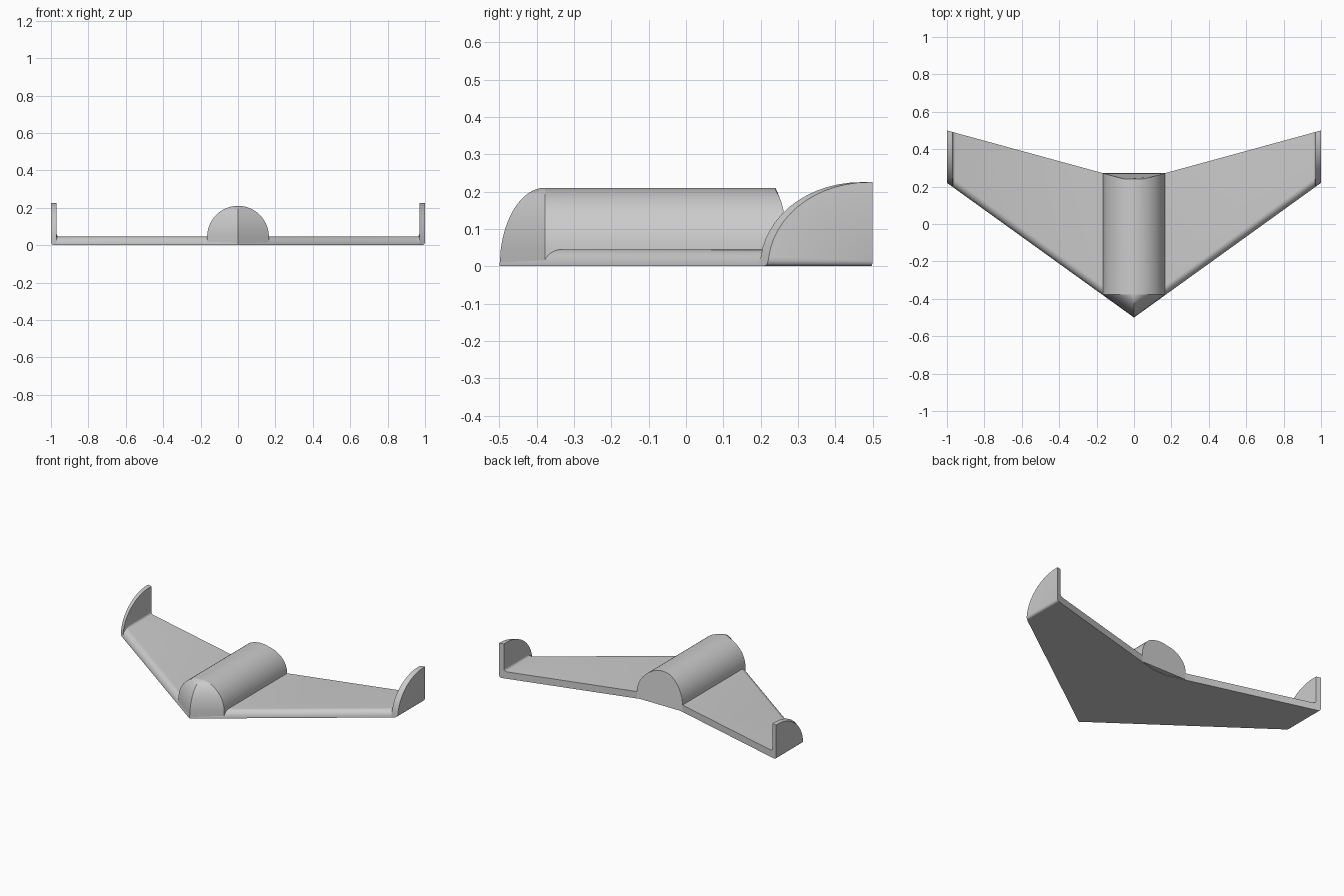
import bpy, bmesh
from math import sin, cos, pi, sqrt, radians

if "Cube" in bpy.data.objects:
    bpy.data.objects.remove(bpy.data.objects["Cube"])


def lead(x):
    return -0.5 + 0.72 * abs(x)


def trail(x):
    return 0.24 + 0.2737 * max(0, abs(x) - 0.05)


def loft(name, rings):
    """Skin a list of equal-length closed rings and cap both ends."""
    bm = bmesh.new()
    rows = [[bm.verts.new(p) for p in ring] for ring in rings]
    n = len(rows[0])
    for a, b in zip(rows, rows[1:]):
        for i in range(n):
            j = (i + 1) % n
            bm.faces.new((a[i], a[j], b[j], b[i]))
    bm.faces.new(rows[0])
    bm.faces.new(rows[-1])
    bmesh.ops.remove_doubles(bm, verts=bm.verts, dist=0.00005)
    bmesh.ops.recalc_face_normals(bm, faces=bm.faces)
    mesh = bpy.data.meshes.new(name)
    bm.to_mesh(mesh)
    bm.free()
    obj = bpy.data.objects.new(name, mesh)
    bpy.context.collection.objects.link(obj)
    bpy.ops.object.select_all(action='DESELECT')
    obj.select_set(True)
    bpy.context.view_layer.objects.active = obj
    bpy.ops.object.shade_smooth_by_angle(angle=radians(30))
    return obj


def wing_ring(x, height, nose_length, bottom, steps=14):
    """Section with a quarter-ellipse leading edge and a flat trailing edge."""
    ring = []
    for i in range(steps + 1):
        t = pi / 2 * i / steps
        y = min(lead(x) + nose_length * (1 - cos(t)), trail(x) - 0.002)
        ring.append((x, y, max(bottom + 0.0002 * i, height * sin(t))))
    return ring + [(x, trail(x), height), (x, trail(x), bottom)]


# Swept wing with small fillets running up into the winglets
stations = [(0.05, 0.045, 0.05, 0), (0.955, 0.045, 0.05, 0),
            (0.963, 0.048, 0.05, 0), (0.968, 0.053, 0.05, 0),
            (0.97, 0.06, 0.05, 0), (0.9702, 0.225, 0.27, 0),
            (0.985, 0.225, 0.27, 0), (0.992, 0.225, 0.27, 0.002),
            (0.997, 0.225, 0.27, 0.007), (1.0, 0.225, 0.27, 0.015)]
left = [(-s[0],) + s[1:] for s in reversed(stations)]
loft("wing_with_winglets",
     [wing_ring(*s) for s in left + [(0, 0.045, 0.05, 0)] + stations])

# Fuselage: half-round tube with a ridged nose and a tail cut to the wing edge
R, Z0, SEG = 0.165, 0.045, 28
profile = [(R, 0.003)]
profile += [(R * cos(pi * i / SEG), Z0 + R * sin(pi * i / SEG))
            for i in range(SEG + 1)]
profile += [(-R, 0.003)]
top = Z0 + R
nose = [(0, -0.378 - 0.121 * sqrt(max(0, 1 - (z / top) ** 2)), z)
        for x, z in profile]
shoulder = [(x, -0.378, z) for x, z in profile]
tail = [(x, trail(x), z) for x, z in profile]

bm_rings = [shoulder, tail]
loft("fuselage", bm_rings)

# Nose: ruled from the shoulder section to a centre ridge
bm = bmesh.new()
a = [bm.verts.new(p) for p in nose]
b = [bm.verts.new(p) for p in shoulder]
for i in range(len(a) - 1):
    bm.faces.new((a[i], a[i + 1], b[i + 1], b[i]))
bm.faces.new((a[0], b[0], b[-1], a[-1]))
bmesh.ops.remove_doubles(bm, verts=bm.verts, dist=0.00005)
bmesh.ops.recalc_face_normals(bm, faces=bm.faces)
if sum(f.normal.z * f.calc_area() for f in bm.faces if f.calc_center_median().z > 0.15) < 0:
    bmesh.ops.reverse_faces(bm, faces=bm.faces)
mesh = bpy.data.meshes.new("nose")
bm.to_mesh(mesh)
bm.free()
obj = bpy.data.objects.new("nose", mesh)
bpy.context.collection.objects.link(obj)
bpy.ops.object.select_all(action='DESELECT')
obj.select_set(True)
bpy.context.view_layer.objects.active = obj
bpy.ops.object.shade_smooth_by_angle(angle=radians(30))
